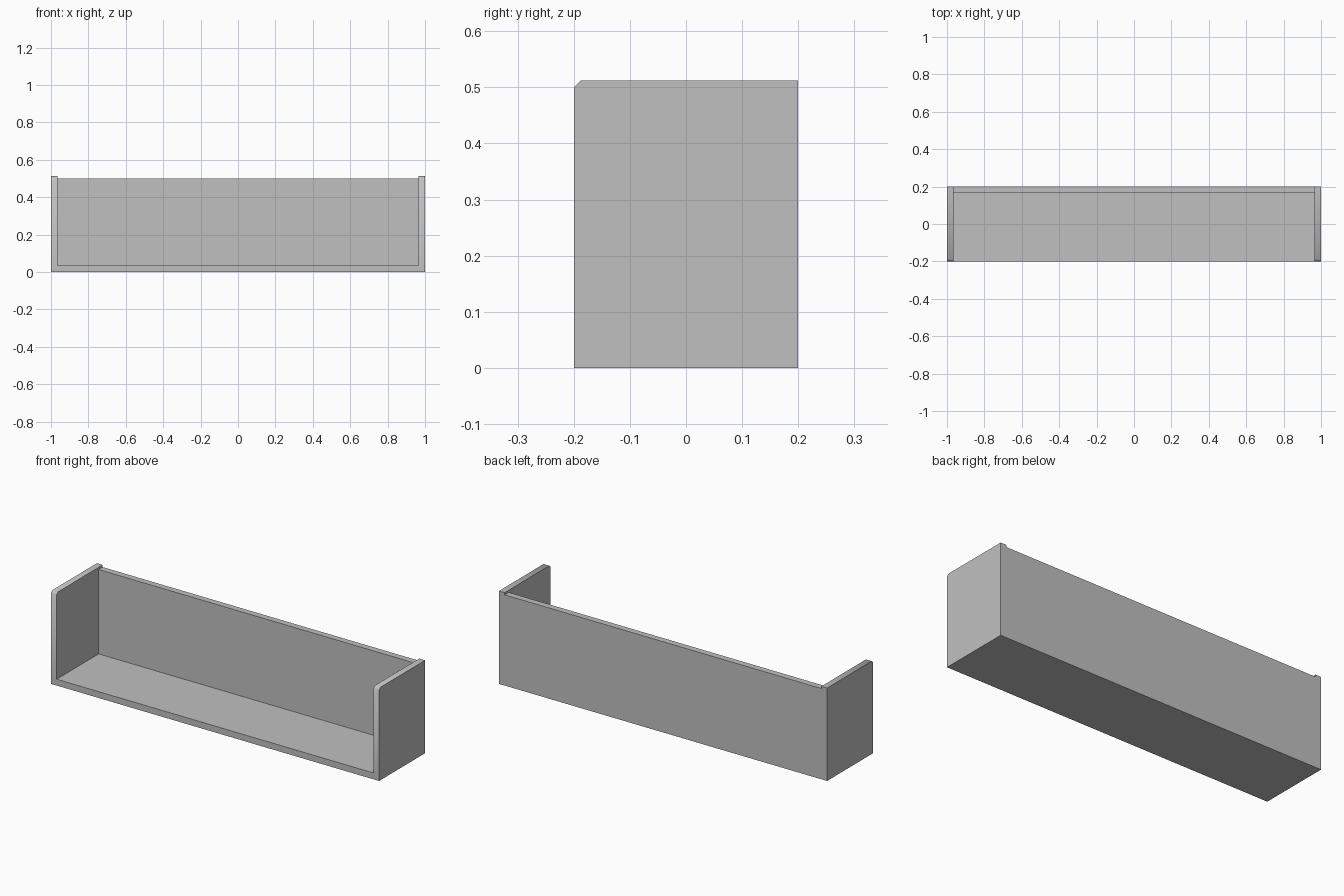
import bpy
import bmesh
from math import radians

cube = bpy.data.objects.get("Cube")
if cube:
    bpy.data.objects.remove(cube, do_unlink=True)

HALF_W, HALF_D = 1.0, 0.2
THICK = 0.035
BACK_H, SIDE_H = 0.5, 0.512
CHAMFER = 0.012

# Single plain grey finish
grey = bpy.data.materials.new("plain_grey")
grey.use_nodes = True
colour = (0.53, 0.53, 0.53, 1)
grey.diffuse_color = colour
grey.node_tree.nodes["Principled BSDF"].inputs["Base Color"].default_value = colour


def panel(name, profile, x0, x1):
    """Extrude a (y, z) profile along x from x0 to x1."""
    bm = bmesh.new()
    face = bm.faces.new([bm.verts.new((x0, y, z)) for y, z in profile])
    swept = bmesh.ops.extrude_face_region(bm, geom=[face])["geom"]
    verts = [v for v in swept if isinstance(v, bmesh.types.BMVert)]
    bmesh.ops.translate(bm, verts=verts, vec=(x1 - x0, 0, 0))
    bmesh.ops.recalc_face_normals(bm, faces=bm.faces[:])
    mesh = bpy.data.meshes.new(name)
    bm.to_mesh(mesh)
    bm.free()
    mesh.materials.append(grey)
    obj = bpy.data.objects.new(name, mesh)
    bpy.context.collection.objects.link(obj)
    return obj


def rectangle(y0, y1, z0, z1):
    return [(y0, z0), (y1, z0), (y1, z1), (y0, z1)]


# Floor and back board fit between the two sides
inner = HALF_W - THICK
panel("floor_board", rectangle(-HALF_D, HALF_D, 0, THICK), -inner, inner)
panel("back_board", rectangle(HALF_D - THICK, HALF_D, THICK, BACK_H), -inner, inner)

# Taller sides with a clipped upper front corner
side = [(-HALF_D, 0), (HALF_D, 0), (HALF_D, SIDE_H),
        (CHAMFER - HALF_D, SIDE_H), (-HALF_D, SIDE_H - CHAMFER)]
for name, x0, x1 in (("left_side", inner, HALF_W), ("right_side", -HALF_W, -inner)):
    obj = panel(name, side, x0, x1)
    bpy.ops.object.select_all(action="DESELECT")
    obj.select_set(True)
    bpy.context.view_layer.objects.active = obj
    bpy.ops.object.shade_smooth_by_angle(angle=radians(50))
